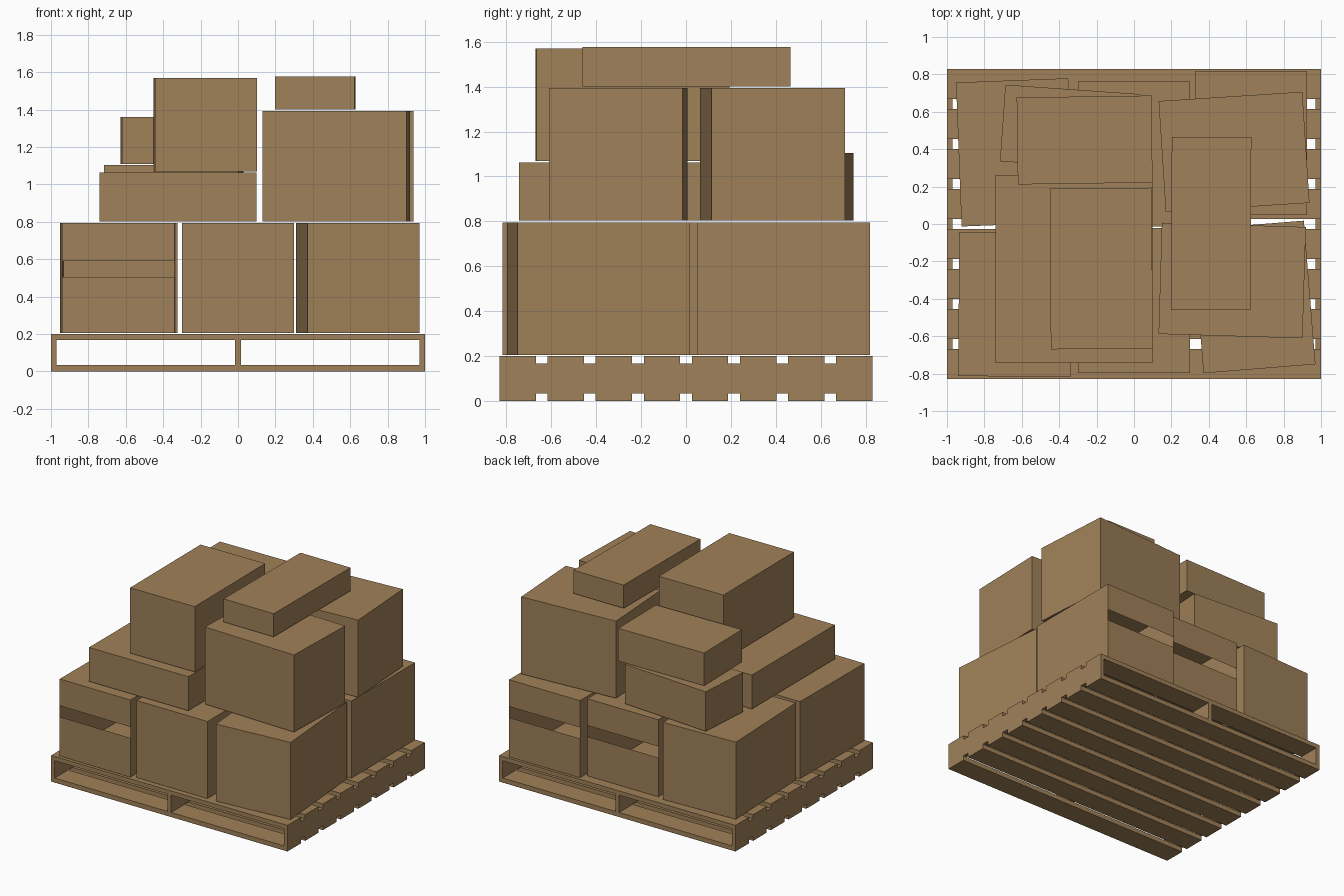
import bpy, bmesh, math
from mathutils import Matrix

if "Cube" in bpy.data.objects:
    bpy.data.objects.remove(bpy.data.objects["Cube"])

mat = bpy.data.materials.new("cardboard brown")
mat.diffuse_color = (0.35, 0.22, 0.10, 1)
mat.use_nodes = True
mat.node_tree.nodes["Principled BSDF"].inputs["Base Color"].default_value = mat.diffuse_color


def finish(name, bm):
    me = bpy.data.meshes.new(name)
    bm.to_mesh(me)
    bm.free()
    me.materials.append(mat)
    ob = bpy.data.objects.new(name, me)
    bpy.context.collection.objects.link(ob)
    return ob


def box(name, cx, cy, w, d, z0, z1, deg=0.0, slit=None):
    """Box turned about z; slit=-1/1 leaves a hand opening across its front/back."""
    bm = bmesh.new()
    bmesh.ops.create_cube(bm, size=1)
    bmesh.ops.scale(bm, vec=(w, d, z1 - z0), verts=bm.verts)
    bmesh.ops.translate(bm, vec=(0, 0, (z0 + z1) / 2), verts=bm.verts)
    if slit:
        for z in (0.505, 0.59):
            bmesh.ops.bisect_plane(bm, geom=bm.verts[:] + bm.edges[:] + bm.faces[:],
                                   plane_co=(0, 0, z), plane_no=(0, 0, 1))
        hole = [f for f in bm.faces if f.normal.y * slit > 0.9
                and 0.505 < f.calc_center_median().z < 0.59]
        bmesh.ops.delete(bm, geom=hole, context='FACES_ONLY')
    bmesh.ops.transform(bm, matrix=Matrix.Translation((cx, cy, 0))
                        @ Matrix.Rotation(math.radians(deg), 4, 'Z'), verts=bm.verts)
    return finish(name, bm)


# Pallet: three stringers with eight boards above and below
for i, x in enumerate((-0.985, 0, 0.985)):
    box(f"pallet_stringer_{i + 1}", x, 0, 0.03, 1.66, 0.035, 0.167)
for i in range(8):
    y = -0.749 + i * 0.214
    box(f"pallet_bottom_board_{i + 1}", 0, y, 2, 0.162, 0, 0.035)
    box(f"pallet_top_board_{i + 1}", 0, y, 2, 0.162, 0.167, 0.2)

# Bottom layer: six large cartons, three with an open hand slot
B0, B1 = 0.205, 0.795
box("carton_front_left", -0.637, -0.43, 0.6, 0.77, B0, B1, -0.4, slit=-1)
box("carton_front_middle", 0, -0.41, 0.6, 0.775, B0, B1)
box("carton_front_right", 0.64, -0.39, 0.6, 0.77, B0, B1, 4.6)
box("carton_back_left", -0.637, 0.383, 0.6, 0.77, B0, B1, 2.2)
box("carton_back_middle", 0, 0.375, 0.6, 0.775, B0, B1, slit=1)
box("carton_back_right", 0.625, 0.433, 0.6, 0.77, B0, B1, slit=1)

# Second layer
box("flat_carton_left", -0.32, -0.241, 0.84, 1.005, 0.803, 1.063)
box("flat_carton_back", -0.343, 0.515, 0.72, 0.41, 0.803, 1.105, -4)
box("large_carton_right_front", 0.525, -0.302, 0.77, 0.595, 0.803, 1.393, -1.7)
box("large_carton_right_back", 0.535, 0.385, 0.77, 0.595, 0.803, 1.393, 3.7)

# Top layer
box("tall_carton_top", -0.175, -0.238, 0.545, 0.86, 1.07, 1.57, 0.4)
box("small_carton_back", -0.264, 0.449, 0.72, 0.465, 1.11, 1.36, 0.8)
box("long_carton_top", 0.413, 0.003, 0.425, 0.925, 1.4, 1.577, -0.2)
